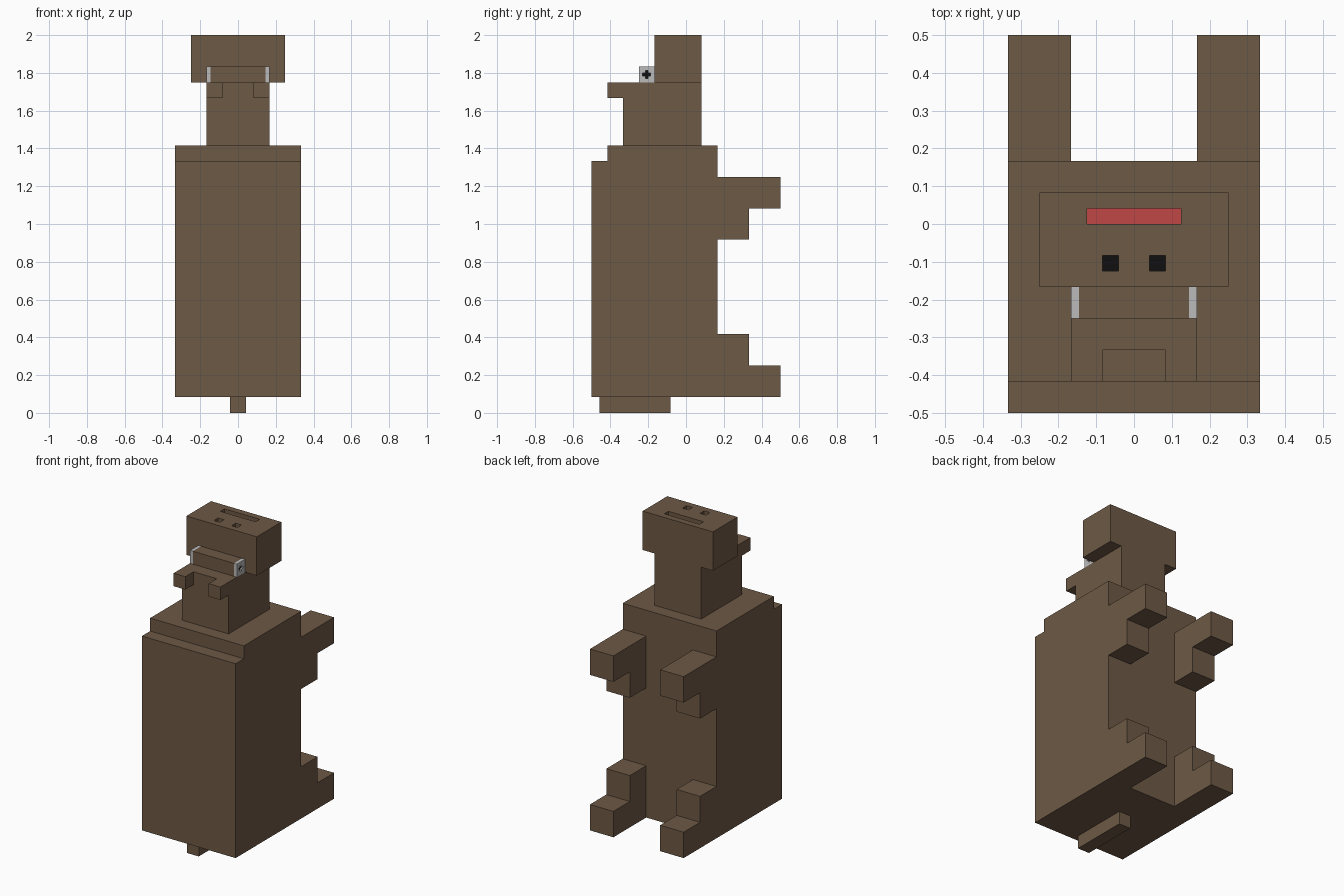
import bpy
import bmesh

U = 1 / 24  # one block step

cube = bpy.data.objects.get("Cube")
if cube:
    bpy.data.objects.remove(cube, do_unlink=True)


def material(name, rgb):
    m = bpy.data.materials.new(name)
    m.use_nodes = True
    color = (*rgb, 1)
    m.diffuse_color = color
    m.node_tree.nodes["Principled BSDF"].inputs["Base Color"].default_value = color
    return m


BROWN = material("brown_fur", (0.155, 0.100, 0.060))
GREY = material("light_grey", (0.50, 0.50, 0.50))
BLACK = material("black", (0.005, 0.005, 0.005))
RED = material("red", (0.53, 0.062, 0.062))


def prism(name, mat, x0, x1, profile):
    """Extrude a (y, z) outline from x0 to x1, all in block steps."""
    bm = bmesh.new()
    base = bm.faces.new([bm.verts.new((x0 * U, y * U, z * U)) for y, z in profile])
    out = bmesh.ops.extrude_face_region(bm, geom=[base])["geom"]
    moved = [v for v in out if isinstance(v, bmesh.types.BMVert)]
    bmesh.ops.translate(bm, verts=moved, vec=((x1 - x0) * U, 0, 0))
    bmesh.ops.recalc_face_normals(bm, faces=bm.faces)
    mesh = bpy.data.meshes.new(name)
    bm.to_mesh(mesh)
    bm.free()
    mesh.materials.append(mat)
    ob = bpy.data.objects.new(name, mesh)
    bpy.context.collection.objects.link(ob)
    return ob


def box(name, mat, x, y, z):
    return prism(name, mat, *x, [(y[0], z[0]), (y[1], z[0]), (y[1], z[1]), (y[0], z[1])])


def carve(target, x, y, z):
    """Cut a box-shaped recess and drop the cutter."""
    cutter = box("cutter", target.data.materials[0], x, y, z)
    cutter.hide_render = True
    mod = target.modifiers.new("recess", "BOOLEAN")
    mod.operation = "DIFFERENCE"
    mod.solver = "EXACT"
    mod.object = cutter
    bpy.context.view_layer.objects.active = target
    bpy.ops.object.modifier_apply(modifier=mod.name)
    bpy.data.objects.remove(cutter, do_unlink=True)


def span(s, a, b):
    return tuple(sorted((s * a, s * b)))


# Body with a step along the top front edge, neck, and keel-like tail
prism("body", BROWN, -8, 8,
      [(-12, 2), (4, 2), (4, 34), (-10, 34), (-10, 32), (-12, 32)])
box("neck", BROWN, (-4, 4), (-8, 2), (34, 42))
box("tail", BROWN, (-1, 1), (-11, -2), (0, 2))
box("brow", BROWN, (-3.5, 3.5), (-6, -4), (42, 44))

# Head with sunken face on its top
head = box("head", BROWN, (-6, 6), (-4, 2), (42, 48))
carve(head, (-3, 3), (0, 1), (47, 49))
box("mouth", RED, (-3, 3), (0, 1), (46.95, 47.05))

for s, side in ((1, "left"), (-1, "right")):
    # Legs with stepped feet
    x = span(s, 4, 8)
    prism(side + "_upper_leg", BROWN, *x,
          [(4, 22), (8, 22), (8, 26), (12, 26), (12, 30), (4, 30)])
    prism(side + "_lower_leg", BROWN, *x,
          [(4, 2), (12, 2), (12, 6), (8, 6), (8, 10), (4, 10)])

    # Chest nub
    box(side + "_nub", BROWN, span(s, 2, 4), (-10, -8), (40, 42))

    # Face socket on the head top
    carve(head, span(s, 1, 2), (-3, -2), (47, 49))
    box(side + "_face_eye", BLACK, span(s, 1, 2), (-3, -2), (46.95, 47.05))

    # Side disc with a sunken cross
    plate = box(side + "_side_plate", GREY, span(s, 3.5, 4), (-6, -4), (42, 44))
    floor = span(s, 3.64, 3.7)
    for name, dy, dz in (("bar", 0.5, 1 / 6), ("post", 1 / 6, 0.5)):
        y, z = (-5 - dy, -5 + dy), (43 - dz, 43 + dz)
        carve(plate, span(s, 3.68, 4.5), y, z)
        box(f"{side}_cross_{name}", BLACK, floor, y, z)
